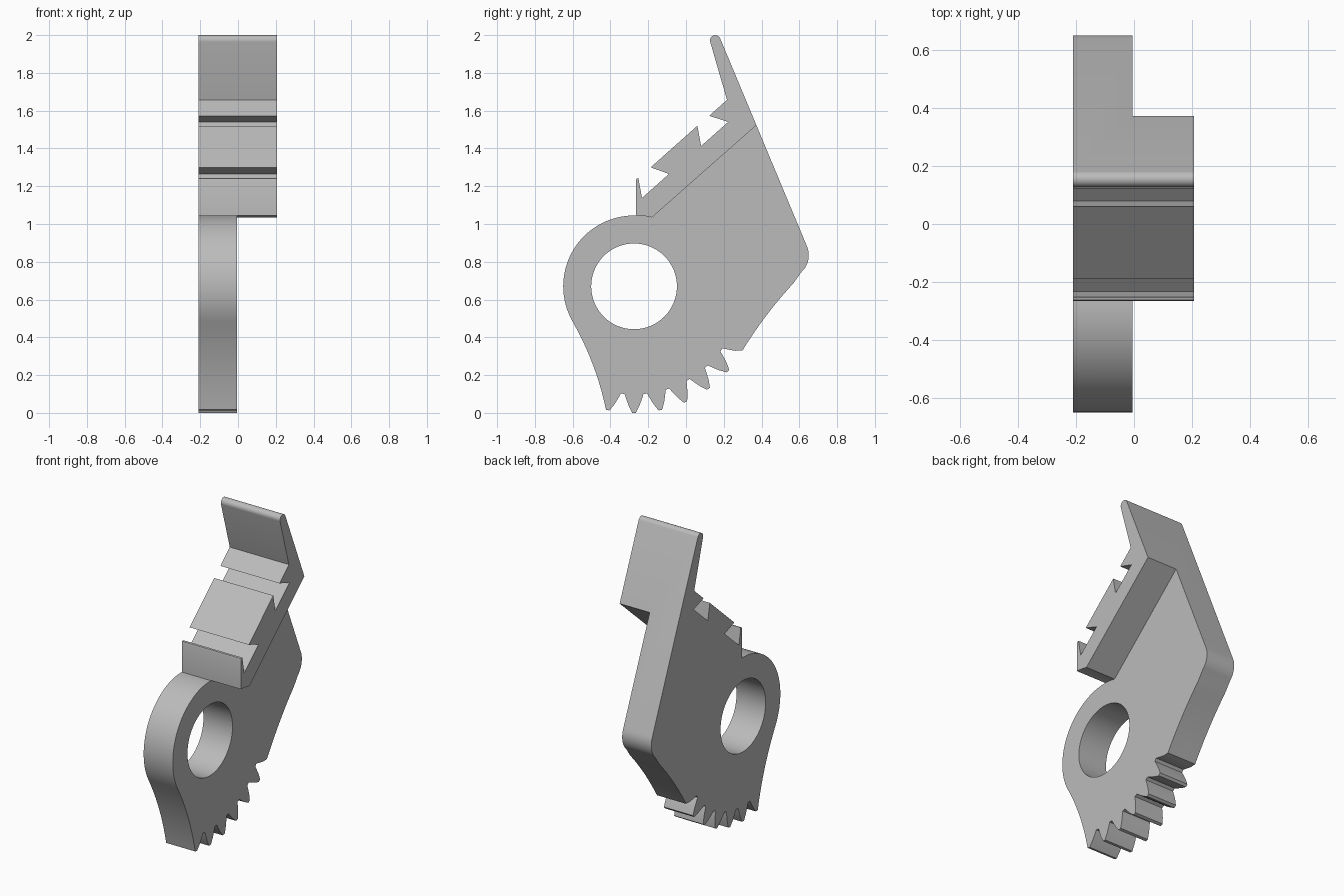
import bpy, bmesh, math

if "Cube" in bpy.data.objects:
    bpy.data.objects.remove(bpy.data.objects["Cube"])

HUB = (-0.275, 0.67)            # hub centre as (y, z)
X0, STEP, X1 = -0.21, -0.005, 0.207


def ring(c, r, a0, a1, n):
    """Arc points from angle a0 to a1 in degrees."""
    return [(c[0] + r * math.cos(math.radians(a0 + (a1 - a0) * i / n)),
             c[1] + r * math.sin(math.radians(a0 + (a1 - a0) * i / n))) for i in range(n + 1)]


def bezier(a, b, c, n=10):
    """Interior points of a quadratic curve."""
    out = []
    for i in range(1, n):
        t = i / n
        out.append(tuple((1 - t) ** 2 * p + 2 * t * (1 - t) * q + t * t * r
                         for p, q, r in zip(a, b, c)))
    return out


def prism(name, pts, x0, x1):
    """Extrude a (y, z) outline along x."""
    bm = bmesh.new()
    face = bm.faces.new([bm.verts.new((x0, y, z)) for y, z in pts])
    ext = bmesh.ops.extrude_face_region(bm, geom=[face])
    bmesh.ops.translate(bm, vec=(x1 - x0, 0, 0),
                        verts=[v for v in ext["geom"] if isinstance(v, bmesh.types.BMVert)])
    bmesh.ops.recalc_face_normals(bm, faces=bm.faces)
    mesh = bpy.data.meshes.new(name)
    bm.to_mesh(mesh)
    bm.free()
    ob = bpy.data.objects.new(name, mesh)
    bpy.context.collection.objects.link(ob)
    return ob


def gear_point(angle, r):
    a = math.radians(angle)
    return (HUB[0] + r * math.sin(a), HUB[1] - r * math.cos(a))


# Hub arc, then the concave front edge
outline = ring(HUB, 0.375, 88.5, 210, 40)
outline += bezier(outline[-1], (-0.475, 0.263), gear_point(-12.8, 0.67))

# Gear sector: six teeth, 12 degrees apart
tooth = [(-0.8, 0.67), (0.8, 0.67), (2.5, 0.635), (3.9, 0.60),
         (5.0, 0.572), (7.0, 0.572), (8.1, 0.60), (9.5, 0.635)]
for k in range(6):
    outline += [gear_point(12 * k - 12 + a, r) for a, r in tooth]
outline.append(gear_point(59.4, 0.667))

# Concave lower back edge and rounded back corner
outline += bezier(outline[-1], (0.431, 0.545), (0.605, 0.725))
outline += ring((0.528, 0.835), 0.122, -47, 26, 10)

# Rounded tip of the arm
outline += ring((0.155, 1.972), 0.028, 22, 195, 12)

# Notched upper edge of the arm
outline += [(0.217, 1.657), (0.123, 1.573), (0.223, 1.54), (0.08, 1.413), (0.06, 1.52),
            (-0.187, 1.30), (-0.09, 1.265), (-0.233, 1.138), (-0.252, 1.243),
            (-0.262, 1.24), (-0.265, 1.23)]
lever = prism("toothed_lever", outline, X0, X1)

# Cutters: the hub hole and the step that thins the lower plate
hole = prism("hole_cutter", ring(HUB, 0.227, 0, 360 - 360 / 64, 63), -0.5, 0.5)
step = prism("step_cutter", [(-1, -0.5), (1, -0.5), (1.0, 2.077), (0.375, 1.525)]
             + ring(HUB, 0.3765, 75.5, 90, 5) + [(-1, 1.0465)], STEP, 0.5)

bpy.context.view_layer.objects.active = lever
for cutter in (hole, step):
    cutter.hide_render = True
    mod = lever.modifiers.new(cutter.name, "BOOLEAN")
    mod.operation = "DIFFERENCE"
    mod.solver = "EXACT"
    mod.object = cutter
    bpy.ops.object.modifier_apply(modifier=mod.name)
    bpy.data.objects.remove(cutter)

# Single grey finish
grey = bpy.data.materials.new("grey")
grey.diffuse_color = (0.5, 0.5, 0.5, 1)
grey.use_nodes = True
grey.node_tree.nodes["Principled BSDF"].inputs["Base Color"].default_value = grey.diffuse_color
lever.data.materials.clear()
lever.data.materials.append(grey)
for p in lever.data.polygons:
    p.material_index = 0

lever.select_set(True)
bpy.ops.object.shade_smooth_by_angle(angle=math.radians(30))
